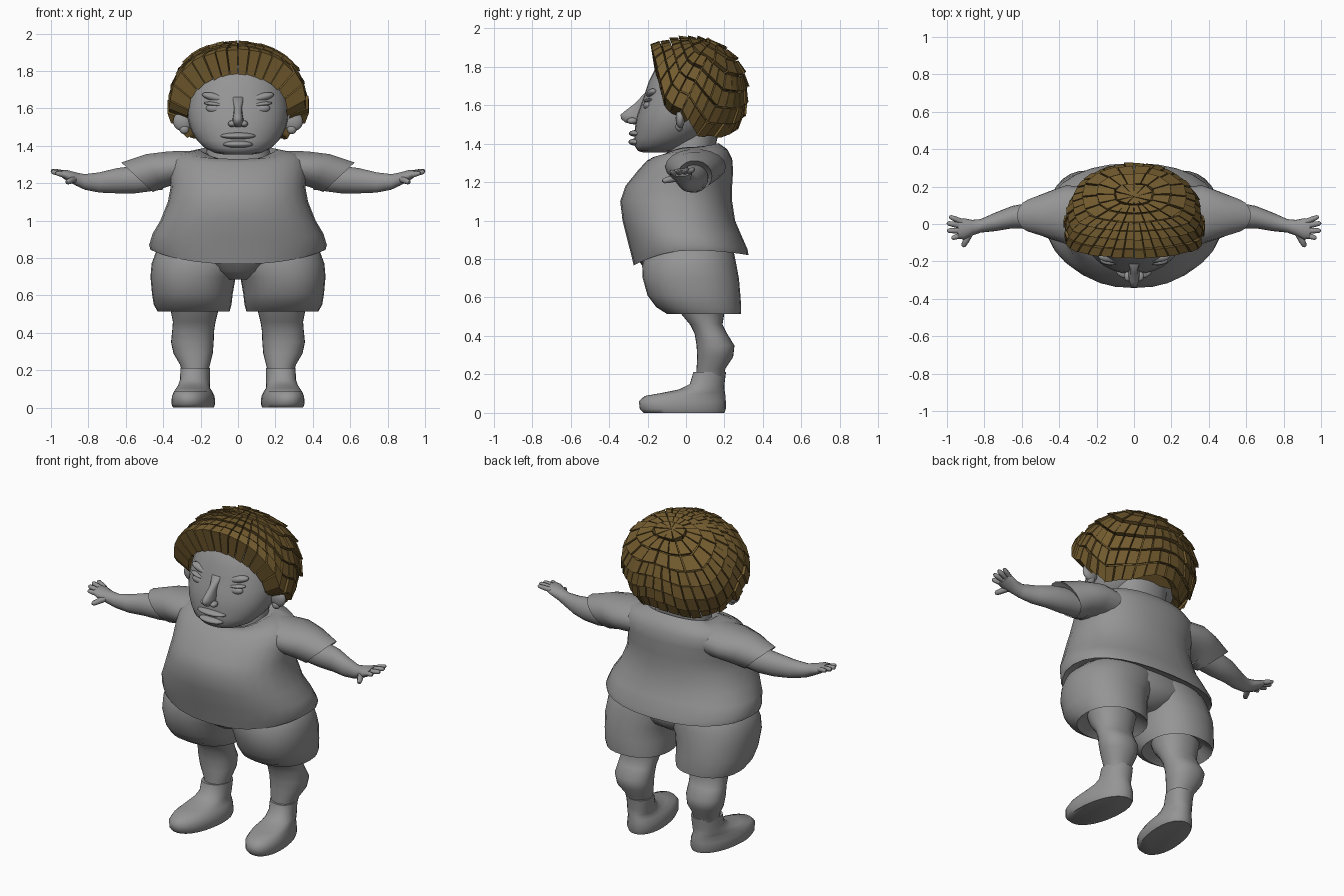
import bpy, bmesh, math, random
from mathutils import Vector

if "Cube" in bpy.data.objects:
    bpy.data.objects.remove(bpy.data.objects["Cube"])

random.seed(4)


def material(name, rgb):
    m = bpy.data.materials.new(name)
    m.diffuse_color = (*rgb, 1)
    m.use_nodes = True
    m.node_tree.nodes["Principled BSDF"].inputs["Base Color"].default_value = m.diffuse_color
    return m


GREY = material("plain_grey", (0.30, 0.30, 0.30))
BROWN = material("hair_brown", (0.17, 0.105, 0.028))


def finish(name, bm, mat, angle=45):
    bmesh.ops.recalc_face_normals(bm, faces=bm.faces)
    me = bpy.data.meshes.new(name)
    bm.to_mesh(me)
    bm.free()
    me.materials.append(mat)
    if angle:
        for p in me.polygons:
            p.use_smooth = True
        me.set_sharp_from_angle(angle=math.radians(angle))
    ob = bpy.data.objects.new(name, me)
    bpy.context.collection.objects.link(ob)
    return ob


def loft(name, rings, mat=GREY, side=1, angle=45):
    """Skin a list of point rings, closing both ends."""
    bm = bmesh.new()
    rows = [[bm.verts.new((side * x, y, z)) for x, y, z in r] for r in rings]
    n = len(rows[0])
    for a, b in zip(rows, rows[1:]):
        for i in range(n):
            j = (i + 1) % n
            bm.faces.new((a[i], a[j], b[j], b[i]))
    bm.faces.new(rows[0])
    bm.faces.new(rows[-1])
    return finish(name, bm, mat, angle)


def spow(v, e):
    return math.copysign(abs(v) ** e, v)


def flat_ring(z, x0, x1, y0, y1, front=0.0, back=0.0, e=0.92, shear=0.0, n=28):
    """Horizontal ring; front and back raise or lower those ends."""
    pts = []
    for i in range(n):
        a = 2 * math.pi * i / n
        c, s = spow(math.cos(a), e), spow(math.sin(a), e)
        y = (y0 + y1) / 2 + (y1 - y0) / 2 * s
        x = (x0 + x1) / 2 + (x1 - x0) / 2 * c + shear * (0.1 - y)
        pts.append((x, y, z + (front if s < 0 else back) * s * s))
    return pts


def side_ring(x, y, z, ry, rz, tilt=0.0, n=18):
    """Ring across the x direction; tilt pushes its top outward."""
    return [(x + tilt * math.sin(a), y + ry * math.cos(a), z + rz * math.sin(a))
            for a in (2 * math.pi * i / n for i in range(n))]


def ball(name, centre, size, rot=0.0, mat=GREY):
    bm = bmesh.new()
    bmesh.ops.create_uvsphere(bm, u_segments=16, v_segments=10, radius=1)
    for v in bm.verts:
        x, y, z = v.co.x * size[0], v.co.y * size[1], v.co.z * size[2]
        c, s = math.cos(rot), math.sin(rot)
        v.co = Vector((x * c - z * s, y, x * s + z * c)) + Vector(centre)
    return finish(name, bm, mat, 80)


# Shirt with a dipping hem and sloped neckline
loft("shirt", [flat_ring(z, -w, w, y0, y1, f, b, e=.88) for z, w, y0, y1, f, b in (
    (.88, .42, -.25, .25, -.07, -.02), (.845, .468, -.272, .325, -.078, -.025),
    (.87, .475, -.282, .32, -.06, -.02), (.93, .457, -.305, .285, -.03, 0),
    (1.0, .415, -.33, .255, 0, 0), (1.1, .375, -.342, .24, 0, 0),
    (1.18, .36, -.315, .24, 0, 0), (1.26, .37, -.25, .245, 0, 0),
    (1.32, .365, -.205, .24, -.01, 0), (1.36, .32, -.17, .215, -.03, .01),
    (1.382, .21, -.14, .17, -.06, .02), (1.365, .18, -.11, .15, -.06, .02))])
loft("neck", [flat_ring(z, -w, w, y0, y1) for z, w, y0, y1 in (
    (1.29, .18, -.1, .15), (1.37, .17, -.1, .15), (1.5, .16, -.08, .18))])

# Pelvis between the short legs
loft("shorts_middle", [flat_ring(z, -w, w, y0, y1) for z, w, y0, y1 in (
    (.685, .07, -.14, .16), (.73, .22, -.205, .225), (.79, .36, -.245, .25),
    (.87, .38, -.22, .23))])

for side, tag in ((1, "left"), (-1, "right")):
    # Sleeve and arm
    loft("sleeve_" + tag, [side_ring(*r) for r in (
        (.2, .045, 1.28, .14, .095), (.36, .05, 1.28, .158, .092, .01),
        (.45, .048, 1.263, .128, .094, .04), (.54, .045, 1.232, .09, .08, .085),
        (.52, .045, 1.232, .075, .065, .07))], side=side, angle=60)
    loft("arm_" + tag, [side_ring(*r) for r in (
        (.4, .045, 1.235, .075, .07), (.55, .045, 1.22, .07, .075),
        (.65, .037, 1.213, .06, .068), (.74, .012, 1.204, .05, .055),
        (.82, -.01, 1.207, .036, .042), (.865, -.02, 1.222, .042, .036),
        (.91, -.026, 1.24, .057, .03), (.94, -.026, 1.25, .052, .02))], side=side)
    # Fingers and thumb
    for k, (a, b, r) in enumerate((
            ((.92, .012, 1.25), (.987, .04, 1.268), .014),
            ((.92, -.01, 1.25), (1.0, .005, 1.267), .015),
            ((.92, -.036, 1.248), (.998, -.035, 1.262), .015),
            ((.92, -.058, 1.242), (.975, -.077, 1.255), .014),
            ((.875, -.045, 1.222), (.915, -.122, 1.205), .017))):
        a, b = Vector(a), Vector(b)
        d = (b - a).normalized()
        u = d.cross(Vector((0, 0, 1))).normalized()
        w = u.cross(d)
        ring = lambda t, q: [a.lerp(b, t) + q * (u * math.cos(i * math.pi / 4)
                             + w * math.sin(i * math.pi / 4)) for i in range(8)]
        loft(f"finger_{tag}_{k}", [ring(0, r * 1.1), ring(.55, r), ring(.9, r * .8),
                                   ring(1, r * .35)], side=side)
    # Short leg
    loft("shorts_" + tag, [flat_ring(*r, e=.9) for r in (
        (.57, .10, .38, -.02, .22), (.515, .045, .43, -.1, .285),
        (.55, .035, .45, -.155, .287), (.61, .028, .46, -.2, .283),
        (.7, .012, .468, -.225, .275), (.77, -.04, .462, -.228, .262),
        (.83, -.06, .44, -.215, .25), (.87, -.08, .40, -.2, .23))], side=side)
    # Bare leg
    loft("leg_" + tag, [flat_ring(*r) for r in (
        (.66, .07, .39, -.08, .22), (.52, .105, .36, -.03, .2),
        (.46, .12, .348, .02, .19), (.41, .128, .352, .045, .215),
        (.35, .13, .358, .055, .252), (.29, .135, .345, .058, .245),
        (.23, .15, .31, .055, .205), (.17, .165, .295, .055, .195))], side=side)
    # Boot with toes turned slightly out
    loft("boot_" + tag, [flat_ring(*r, shear=.12) for r in (
        (0, .12, .33, -.22, .2), (.02, .112, .338, -.24, .207),
        (.06, .115, .335, -.245, .207), (.088, .13, .325, -.215, .205),
        (.105, .145, .32, -.12, .203), (.122, .15, .315, -.035, .2),
        (.15, .152, .31, .02, .2), (.212, .152, .31, .038, .208),
        (.21, .17, .29, .06, .19))], side=side, angle=60)
    # Eye, lid, brow, nostril and ear
    ball("eye_" + tag, (side * .122, -.198, 1.597), (.05, .024, .024), side * .1)
    ball("upper_lid_" + tag, (side * .122, -.19, 1.622), (.062, .03, .012), side * .12)
    ball("brow_" + tag, (side * .11, -.172, 1.655), (.085, .034, .024), side * .25)
    ball("nostril_" + tag, (side * .032, -.28, 1.518), (.021, .027, .017))
    ball("ear_" + tag, (side * .295, -.03, 1.53), (.052, .024, .052), -side * .3)
    ball("ear_lobe_" + tag, (side * .287, -.035, 1.488), (.026, .02, .025))

# Head
loft("head", [flat_ring(z, -w, w, y0, y1) for z, w, y0, y1 in (
    (1.353, .07, -.22, -.08), (1.362, .125, -.25, -.04), (1.39, .18, -.268, .02),
    (1.43, .22, -.268, .09), (1.48, .25, -.266, .15), (1.54, .268, -.257, .19),
    (1.6, .272, -.235, .21), (1.66, .262, -.215, .21), (1.72, .245, -.195, .2),
    (1.78, .215, -.165, .19), (1.84, .165, -.115, .16), (1.88, .08, -.05, .1))],
    angle=80)
# Nose and lips
loft("nose", [flat_ring(z, -w, w, y0, -.19, n=14) for z, w, y0 in (
    (1.5, .016, -.275), (1.51, .024, -.318), (1.53, .03, -.34), (1.55, .028, -.342),
    (1.575, .023, -.312), (1.61, .022, -.265), (1.66, .032, -.218))], angle=80)
ball("upper_lip", (0, -.255, 1.453), (.095, .042, .018))
ball("lower_lip", (0, -.258, 1.408), (.08, .042, .019))

# Hair: blocks on a rounded dome whose pole leans backwards
CENTRE = Vector((0, .02, 1.66))
RADII = (.365, .305, .3)
LEAN = math.radians(25)
POLE = Vector((0, math.sin(LEAN), math.cos(LEAN)))
FRONT = Vector((0, -math.cos(LEAN), math.sin(LEAN)))


def dome(az, lat):
    d = POLE * math.cos(lat) + (FRONT * math.cos(az)
                                + Vector((math.sin(az), 0, 0))) * math.sin(lat)
    k = sum(abs(c) ** 2.12 for c in d) ** (-1 / 2.12)
    return CENTRE + Vector([c * k * r for c, r in zip(d, RADII)])


def hairline(az):
    """Angle from the pole at which the hair ends."""
    lat = .4
    while lat < 2.7:
        p = dome(az, lat)
        low = 1.6 - min(max((p.y + .03) / .09, 0), 1) * .165 + max(0, p.y - .2) * .6
        if p.y < -.18 + .27 * (1.93 - p.z) or p.z < low:
            break
        lat += .01
    return lat


ROWS = 7
bm = bmesh.new()
for row in range(ROWS):
    cols = 10 if row == 0 else 18 if row < 3 else 36
    for c in range(cols):
        mid = 2 * math.pi * (c + .5) / cols
        half = math.pi / cols * .9
        jut = random.uniform(-.01, .025)
        fringe = row == ROWS - 1 and math.cos(mid) > -.1
        outer, inner = [], []
        for sa, t in ((-1, .04), (1, .04), (1, .94), (-1, .94)):
            az = mid + sa * half
            p = dome(az, hairline(az) * (row + t) / ROWS)
            q = CENTRE + (p - CENTRE) * .84
            p = CENTRE + (p - CENTRE) * ((.965 if t < .5 else 1.0) + jut
                                         + (.05 if fringe else 0))
            # The front row reaches in to the face
            if fringe and t > .5:
                root = Vector((0, -.11, 1.45))
                q = root + (p - root) * (.68 + .05 * abs(math.sin(mid)))
            outer.append(bm.verts.new(p))
            inner.append(bm.verts.new(q))
        bm.faces.new(outer)
        bm.faces.new(inner[::-1])
        for i in range(4):
            j = (i + 1) % 4
            bm.faces.new((outer[i], inner[i], inner[j], outer[j]))
finish("hair_blocks", bm, BROWN, 0)

# Under layer that closes the gaps between the blocks
cap = []
for t in (.02, .15, .3, .45, .6, .75, .88, .96):
    cap.append([CENTRE + (dome(a, hairline(a) * t) - CENTRE) * .87
                for a in (2 * math.pi * i / 42 for i in range(42))])
loft("hair_cap", cap, BROWN)
